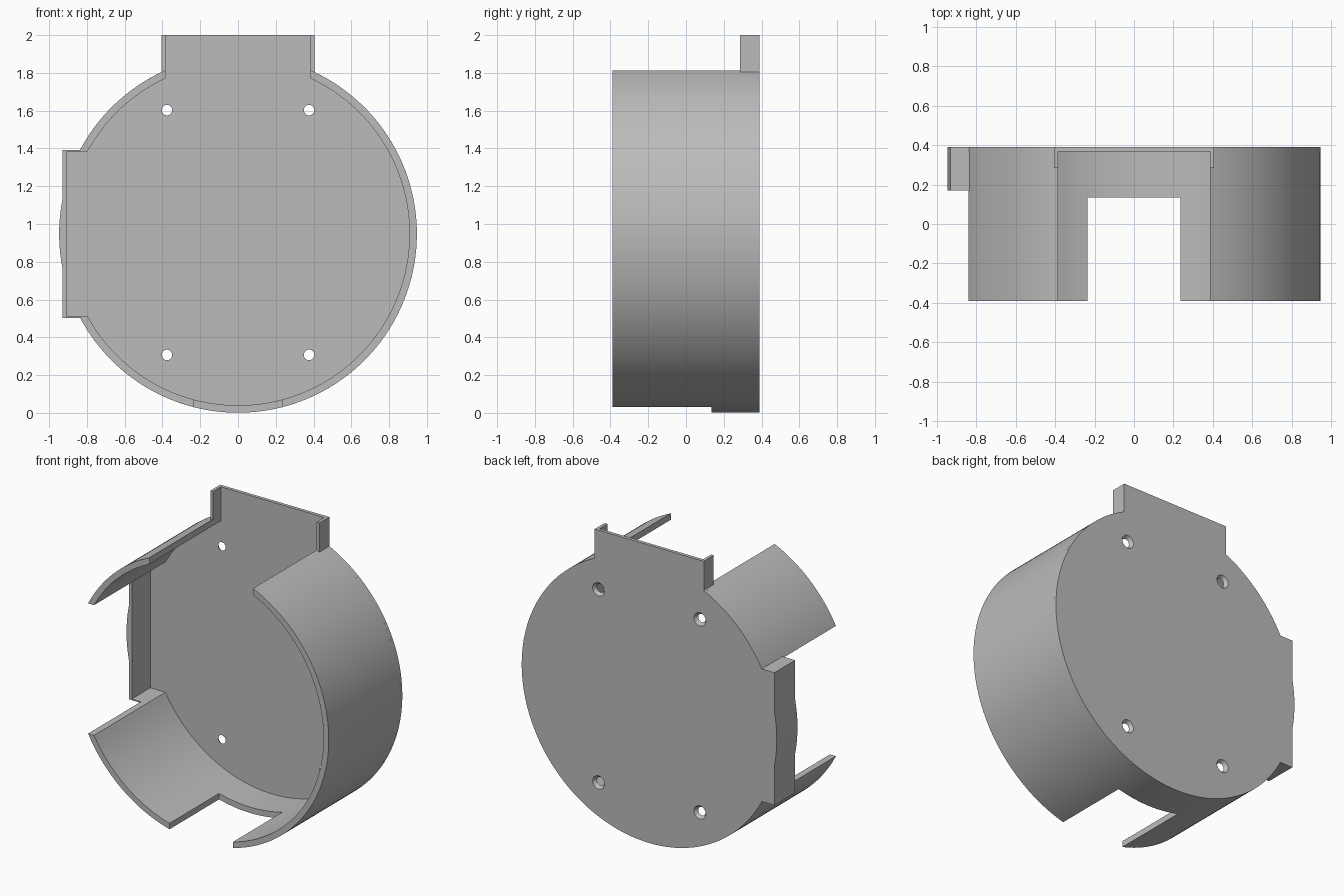
import bpy, bmesh
from math import asin, acos, sin, cos, pi, radians, sqrt

if "Cube" in bpy.data.objects:
    bpy.data.objects.remove(bpy.data.objects["Cube"], do_unlink=True)

R, RI, CZ = 0.947, 0.908, 0.948        # outer radius, inner radius, axis height
FRONT, BACK = -0.39, 0.39
PLATE = BACK - 0.023                   # inner face of the back plate
NOTCH_X, NOTCH_Y = 0.235, 0.135        # opening in the bottom wall
TAB_IN, TAB_OUT, TAB_Y = 0.385, 0.405, 0.285
BOX_X, BOX_IN, BOX_Y = -0.93, -0.908, 0.17
BOX_H, CAP = 0.445, 0.008              # half height and cap thickness of side box

grey = bpy.data.materials.new("light grey plastic")
grey.use_nodes = True
grey.diffuse_color = (0.5, 0.5, 0.5, 1)
grey.node_tree.nodes["Principled BSDF"].inputs["Base Color"].default_value = (0.5, 0.5, 0.5, 1)


def arc(r, a, b):
    """Points on a circle about the axis, from angle a to angle b."""
    n = max(4, int(abs(b - a) / radians(2)))
    return [(r * cos(a + (b - a) * i / n), CZ + r * sin(a + (b - a) * i / n))
            for i in range(n + 1)]


def extrude(name, outline, y0, y1):
    """Prism with an (x, z) outline running from y0 to y1."""
    bm = bmesh.new()
    face = bm.faces.new([bm.verts.new((x, y0, z)) for x, z in outline])
    res = bmesh.ops.extrude_face_region(bm, geom=[face])
    moved = [v for v in res["geom"] if isinstance(v, bmesh.types.BMVert)]
    bmesh.ops.translate(bm, vec=(0, y1 - y0, 0), verts=moved)
    bmesh.ops.recalc_face_normals(bm, faces=bm.faces)
    mesh = bpy.data.meshes.new(name)
    bm.to_mesh(mesh)
    bm.free()
    ob = bpy.data.objects.new(name, mesh)
    bpy.context.collection.objects.link(ob)
    mesh.materials.append(grey)
    return ob


def smooth(ob):
    bpy.ops.object.select_all(action="DESELECT")
    ob.select_set(True)
    bpy.context.view_layer.objects.active = ob
    bpy.ops.object.shade_smooth_by_angle(angle=radians(20))


def rect(x0, x1, z0, z1):
    return [(x0, z0), (x1, z0), (x1, z1), (x0, z1)]


# Angles at which a circle of radius r meets each opening
def tab_right(r): return acos(TAB_IN / r)
def tab_left(r): return pi - tab_right(r)
def box_top(r): return pi - asin((BOX_H - CAP) / r)
def box_bottom(r): return 2 * pi - box_top(r)
def notch_left(r): return 1.5 * pi - asin(NOTCH_X / r)
def notch_right(r): return -pi / 2 + asin(NOTCH_X / r)


# Curved walls, cut straight at their ends
def wall(name, start, end, y0):
    outline = arc(R, start(R), end(R)) + arc(RI, end(RI), start(RI))
    smooth(extrude(name, outline, y0, PLATE))


wall("right_hand_wall", notch_right, tab_right, FRONT)
wall("upper_side_wall", tab_left, box_top, FRONT)
wall("lower_side_wall", box_bottom, notch_left, FRONT)
wall("bottom_wall", notch_left, lambda r: notch_right(r) + 2 * pi, NOTCH_Y)

# Back plate: disc joined to the top tab and the side box
bulge = asin(sqrt(R * R - BOX_X * BOX_X) / R)
a_tab, a_box = acos(TAB_OUT / R), asin(BOX_H / R)
bulge_arc = arc(R, pi - bulge, pi + bulge)
outline = arc(R, -pi / 2, a_tab) + [(TAB_OUT, 2), (-TAB_OUT, 2)]
outline += arc(R, pi - a_tab, pi - a_box) + [(BOX_X, CZ + BOX_H)] + bulge_arc
outline += [(BOX_X, CZ - BOX_H)] + arc(R, pi + a_box, 1.5 * pi)[:-1]
plate = extrude("back_plate", outline, PLATE, BACK)

# Countersunk screw holes
for x in (-0.376, 0.376):
    for z in (0.307, 1.603):
        bpy.ops.mesh.primitive_cone_add(vertices=32, radius1=0.045, radius2=0.027,
                                        depth=BACK - PLATE + 0.002,
                                        location=(x, (PLATE + BACK) / 2, z),
                                        rotation=(pi / 2, 0, 0))
        cutter = bpy.context.object
        cutter.name = "hole_cutter"
        cutter.hide_render = True
        mod = plate.modifiers.new("hole", "BOOLEAN")
        mod.operation, mod.solver, mod.object = "DIFFERENCE", "EXACT", cutter
        bpy.context.view_layer.objects.active = plate
        bpy.ops.object.modifier_apply(modifier=mod.name)
        bpy.data.objects.remove(cutter, do_unlink=True)
smooth(plate)

# Short side flanges of the top tab
for side, s in (("left", 1), ("right", -1)):
    foot_in = CZ + sqrt(RI * RI - TAB_IN ** 2)
    foot_out = CZ + sqrt(R * R - TAB_OUT ** 2)
    extrude("tab_flange_" + side, [(s * TAB_IN, foot_in), (s * TAB_OUT, foot_out),
                                   (s * TAB_OUT, 2), (s * TAB_IN, 2)], TAB_Y, PLATE)

# Side box: bulged outer wall and thin end caps
outline = [(BOX_IN, CZ + BOX_H), (BOX_X, CZ + BOX_H)] + bulge_arc
outline += [(BOX_X, CZ - BOX_H), (BOX_IN, CZ - BOX_H)]
smooth(extrude("box_outer_wall", outline, BOX_Y, PLATE))
for name, s in (("box_top_cap", 1), ("box_bottom_cap", -1)):
    z0, z1 = sorted((CZ + s * BOX_H, CZ + s * (BOX_H - CAP)))
    extrude(name, rect(BOX_IN, -0.815, z0, z1), BOX_Y, PLATE)
